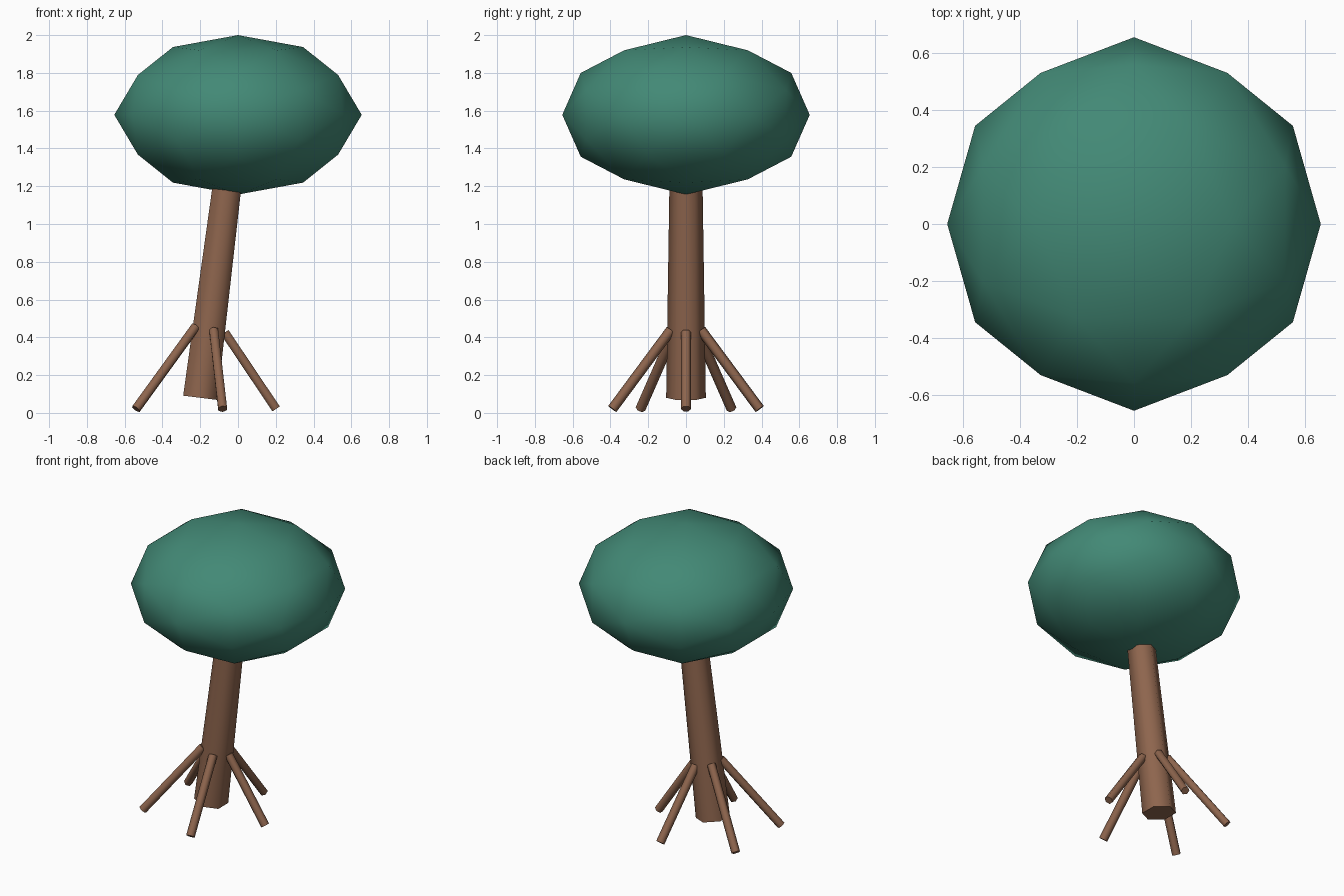
import bpy, bmesh
from math import cos, sin, pi, radians, sqrt
from mathutils import Vector

if "Cube" in bpy.data.objects:
    bpy.data.objects.remove(bpy.data.objects["Cube"])


def material(name, color):
    m = bpy.data.materials.new(name)
    m.diffuse_color = color
    m.use_nodes = True
    m.node_tree.nodes["Principled BSDF"].inputs["Base Color"].default_value = m.diffuse_color
    return m


bark = material("bark", (0.27, 0.13, 0.075, 1))
foliage = material("foliage", (0.055, 0.25, 0.18, 1))


def finish(bm, name, mat):
    bmesh.ops.recalc_face_normals(bm, faces=bm.faces)
    mesh = bpy.data.meshes.new(name)
    bm.to_mesh(mesh)
    bm.free()
    mesh.materials.append(mat)
    ob = bpy.data.objects.new(name, mesh)
    bpy.context.collection.objects.link(ob)
    bpy.ops.object.select_all(action='DESELECT')
    ob.select_set(True)
    bpy.context.view_layer.objects.active = ob
    bpy.ops.object.shade_smooth_by_angle(angle=radians(65))
    return ob


def hex_tube(name, a, b, r1, r2):
    """Six-sided tapered tube from point a to point b."""
    a, b = Vector(a), Vector(b)
    d = b - a
    bm = bmesh.new()
    bmesh.ops.create_cone(bm, cap_ends=True, segments=6,
                          radius1=r1, radius2=r2, depth=d.length)
    turn = Vector((0, 0, 1)).rotation_difference(d)
    for v in bm.verts:
        v.co = turn @ v.co + (a + b) / 2
    return finish(bm, name, bark)


# Leaning trunk, its top buried in the canopy
hex_tube("trunk", (-0.2, 0, 0.08), (-0.01, 0, 1.58), 0.105, 0.082)

# Five prop roots spread evenly around the trunk
for i in range(5):
    a = 2 * pi * i / 5
    foot = (-0.208 + 0.41 * cos(a), 0.41 * sin(a), 0.021)
    top = (-0.155 + 0.085 * cos(a), 0.085 * sin(a), 0.443 - 0.2 * 0.085 * cos(a))
    hex_tube(f"root_{i + 1}", foot, top, 0.027, 0.027)

# Canopy: icosahedron with axis-aligned golden rectangles, subdivided and flattened
phi = (1 + sqrt(5)) / 2
bm = bmesh.new()
for s in (-1, 1):
    for t in (-phi, phi):
        for p in ((t, s, 0), (0, t, s), (s, 0, t)):
            bm.verts.new(p)
bmesh.ops.convex_hull(bm, input=bm.verts)
bmesh.ops.subdivide_edges(bm, edges=bm.edges[:], cuts=1, use_grid_fill=True)
for v in bm.verts:
    n = v.co.normalized()
    v.co = (n.x * 0.655, n.y * 0.655, 1.578 + n.z * 0.422)
finish(bm, "canopy", foliage)
